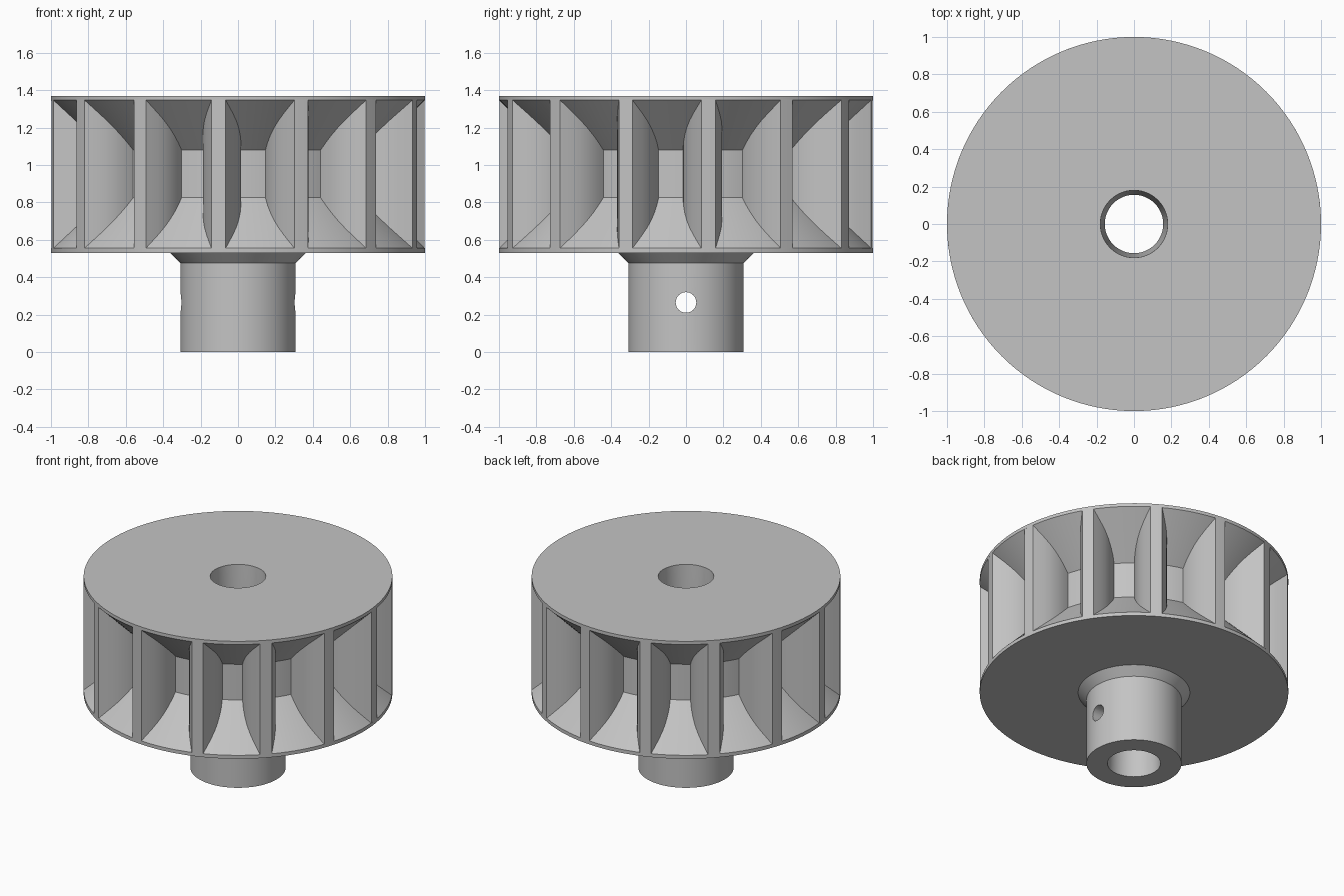
import bpy, bmesh, math
from mathutils import Matrix, Vector

cube = bpy.data.objects.get("Cube")
if cube:
    bpy.data.objects.remove(cube, do_unlink=True)

grey = bpy.data.materials.new("plain_grey")
grey.use_nodes = True
grey.diffuse_color = (0.55, 0.55, 0.55, 1)
grey.node_tree.nodes["Principled BSDF"].inputs["Base Color"].default_value = grey.diffuse_color


def finish(bm, name):
    bmesh.ops.recalc_face_normals(bm, faces=bm.faces)
    mesh = bpy.data.meshes.new(name)
    bm.to_mesh(mesh)
    bm.free()
    obj = bpy.data.objects.new(name, mesh)
    bpy.context.collection.objects.link(obj)
    mesh.materials.append(grey)
    return obj


def select(obj):
    bpy.ops.object.select_all(action='DESELECT')
    obj.select_set(True)
    bpy.context.view_layer.objects.active = obj


def smooth(obj, degrees):
    select(obj)
    bpy.ops.object.shade_smooth_by_angle(angle=math.radians(degrees))


def lathe(name, profile, steps=128):
    bm = bmesh.new()
    verts = [bm.verts.new((r, 0, z)) for r, z in profile]
    edges = [bm.edges.new((v, verts[i - 1])) for i, v in enumerate(verts)]
    bmesh.ops.spin(bm, geom=verts + edges, axis=(0, 0, 1), cent=(0, 0, 0),
                   angle=math.tau, steps=steps)
    bmesh.ops.remove_doubles(bm, verts=bm.verts, dist=1e-5)
    return finish(bm, name)


# Wheel body: collar, two cone-backed discs, waist and tapered bore
RIM_LOW, RIM_HIGH = 0.555, 1.347
body = lathe("wheel_body", [
    (0.172, 0), (0.308, 0), (0.308, 0.475), (0.362, 0.53),
    (1, 0.53), (1, RIM_LOW), (0.73, 0.825), (0.73, 1.08),
    (1, RIM_HIGH), (1, 1.37), (0.18, 1.37), (0.156, 0.7)])

# Pin hole across the collar
bm = bmesh.new()
bmesh.ops.create_cone(bm, cap_ends=True, segments=32, radius1=0.055, radius2=0.055, depth=1,
                      matrix=Matrix.Translation((0, 0, 0.265)) @ Matrix.Rotation(math.pi / 2, 4, 'Y'))
cutter = finish(bm, "pin_hole_cutter")
cutter.hide_render = True
cut = body.modifiers.new("pin_hole", 'BOOLEAN')
cut.operation = 'DIFFERENCE'
cut.solver = 'EXACT'
cut.object = cutter
select(body)
bpy.ops.object.modifier_apply(modifier=cut.name)
bpy.data.objects.remove(cutter, do_unlink=True)
smooth(body, 25)

# Vanes: narrow at the rim, swelling towards the waist
COUNT = 14
TIP_SHIFT = 0.008
half = [(0.68, 0.092), (0.73, 0.098), (0.77, 0.101), (0.81, 0.1), (0.85, 0.095),
        (0.89, 0.085), (0.93, 0.07), (0.97, 0.052), (1, 0.038)]


def vane_point(r, offset):
    shift = TIP_SHIFT * max(0, (r - 0.73) / 0.27)
    y = offset + shift
    return Vector((math.sqrt(r * r - y * y), y, RIM_LOW))


bm = bmesh.new()
outline = [(r, -w) for r, w in half] + [(1, 0)] + [(r, w) for r, w in reversed(half)]
for k in range(COUNT):
    turn = Matrix.Rotation(math.tau * (k + 0.25) / COUNT, 4, 'Z')
    face = bm.faces.new([bm.verts.new(turn @ vane_point(r, w)) for r, w in outline])
    top = bmesh.ops.extrude_face_region(bm, geom=[face], use_keep_orig=True)
    bmesh.ops.translate(bm, vec=(0, 0, RIM_HIGH - RIM_LOW),
                        verts=[v for v in top["geom"] if isinstance(v, bmesh.types.BMVert)])
vanes = finish(bm, "vanes")
smooth(vanes, 25)
